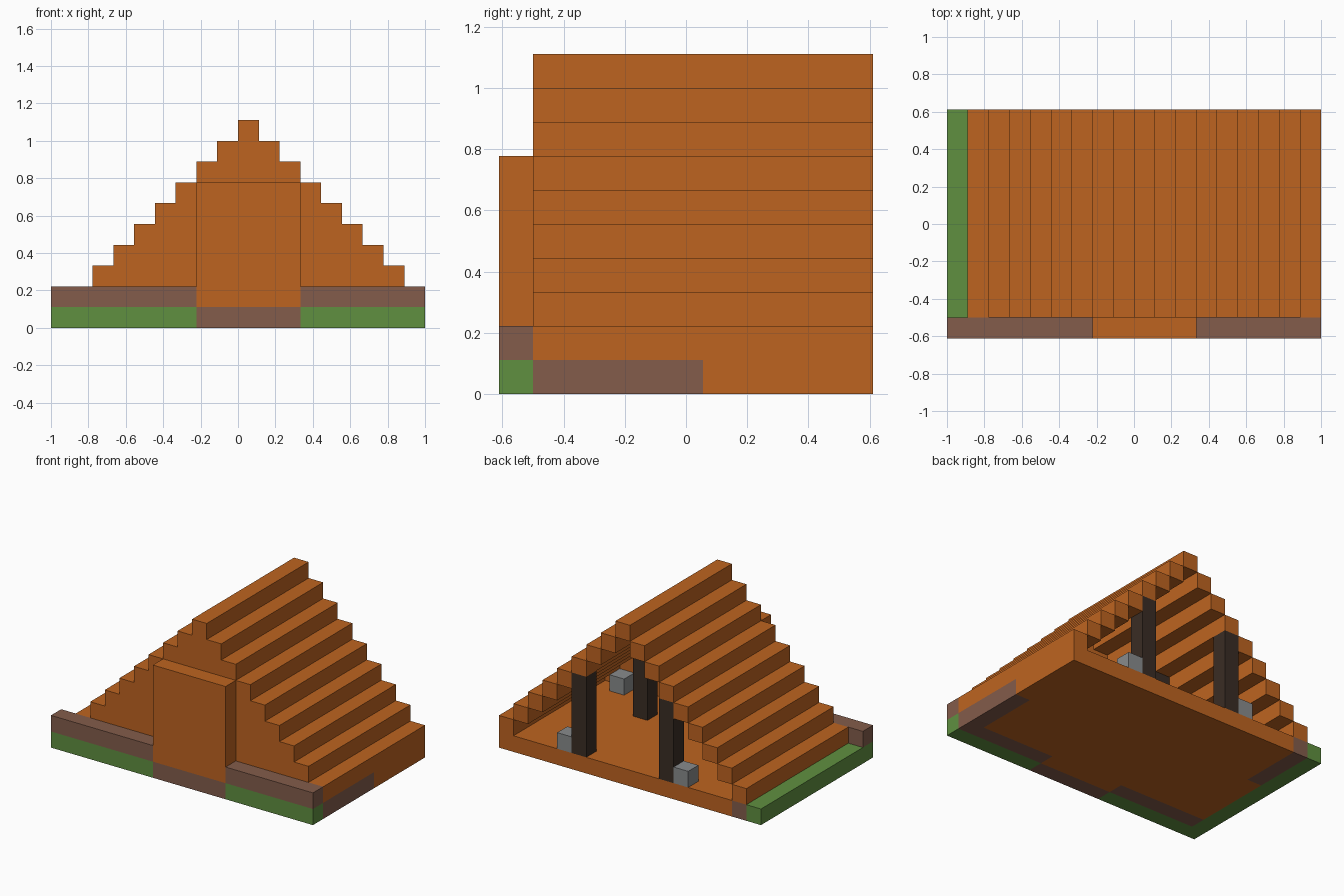
import bpy
import bmesh
from mathutils import Vector

cube = bpy.data.objects.get("Cube")
if cube:
    bpy.data.objects.remove(cube, do_unlink=True)

U = 1 / 9                    # one block
NX, NY, PEAK = 18, 11, 9     # blocks across, blocks deep, ridge column


def material(name, r, g, b):
    m = bpy.data.materials.new(name)
    m.use_nodes = True
    m.diffuse_color = (r, g, b, 1)
    m.node_tree.nodes["Principled BSDF"].inputs["Base Color"].default_value = (r, g, b, 1)
    return m


ORANGE = material("orange_wood", 0.515, 0.127, 0.0145)
BROWN = material("brown_earth", 0.227, 0.107, 0.070)
GREEN = material("grass_green", 0.117, 0.279, 0.051)
GREY = material("stone_grey", 0.25, 0.26, 0.265)
DARK = material("dark_timber", 0.042, 0.026, 0.018)


def blocks(name, mat, boxes):
    """One object from boxes given as block ranges (x0, x1, y0, y1, z0, z1)."""
    bm = bmesh.new()
    for x0, x1, y0, y1, z0, z1 in boxes:
        lo = Vector((x0 - NX / 2, y0 - NY / 2, z0)) * U
        hi = Vector((x1 - NX / 2, y1 - NY / 2, z1)) * U
        verts = bmesh.ops.create_cube(bm, size=1)["verts"]
        bmesh.ops.scale(bm, vec=hi - lo, verts=verts)
        bmesh.ops.translate(bm, vec=(lo + hi) / 2, verts=verts)
    mesh = bpy.data.meshes.new(name)
    bm.to_mesh(mesh)
    bm.free()
    mesh.materials.append(mat)
    obj = bpy.data.objects.new(name, mesh)
    bpy.context.collection.objects.link(obj)
    return obj


def mirrored(x):
    """A column and its twin across the ridge."""
    return (x, 2 * PEAK - x)


# Ground layer: grass border, earth patches, wooden floor
blocks("grass_border", GREEN, [(0, 1, 0, NY, 0, 1), (1, 7, 0, 1, 0, 1), (12, NX, 0, 1, 0, 1)])
blocks("earth_patches", BROWN, [
    (7, 12, 0, 1, 0, 1), (1, 7, 1, 2, 0, 1), (12, NX, 1, 2, 0, 1),
    (17, 18, 2, 6, 0, 1), (1, 2, 7, NY, 0, 1)])
blocks("floor", ORANGE, [
    (2, 17, 2, NY, 0, 1), (7, 12, 1, 2, 0, 1),
    (17, 18, 6, NY, 0, 1), (1, 2, 2, 7, 0, 1)])

# Earth bank either side of the entrance
blocks("front_bank", BROWN, [(0, 7, 0, 1, 1, 2), (12, NX, 0, 1, 1, 2)])

# Stepped roof beams, open at the back
for k in range(1, PEAK):
    for side, x in zip(("right", "left"), mirrored(k)):
        blocks(f"roof_step_{side}_{k}", ORANGE, [(x, x + 1, 1, NY, k, k + 1)])
blocks("roof_ridge", ORANGE, [(PEAK, PEAK + 1, 1, NY, PEAK, PEAK + 1)])

# Gable wall closing the front, and the entrance panel before it
blocks("front_gable", ORANGE, [(k + 1, 2 * PEAK - k, 1, 2, k, k + 1) for k in range(1, PEAK)])
blocks("entrance_panel", ORANGE, [(7, 12, 0, 1, 1, 7)])

# Four timber posts carrying the roof
for row, y in (("front", 4), ("back", 10)):
    for side, x in zip(("right", "left"), mirrored(6)):
        blocks(f"post_{row}_{side}", DARK, [(x, x + 1, y, y + 1, 1, 6)])

# Stone blocks on the floor
for row, column, y in (("front", 3, 2), ("back", 5, 10)):
    for side, x in zip(("right", "left"), mirrored(column)):
        blocks(f"stone_{row}_{side}", GREY, [(x, x + 1, y, y + 1, 1, 2)])
